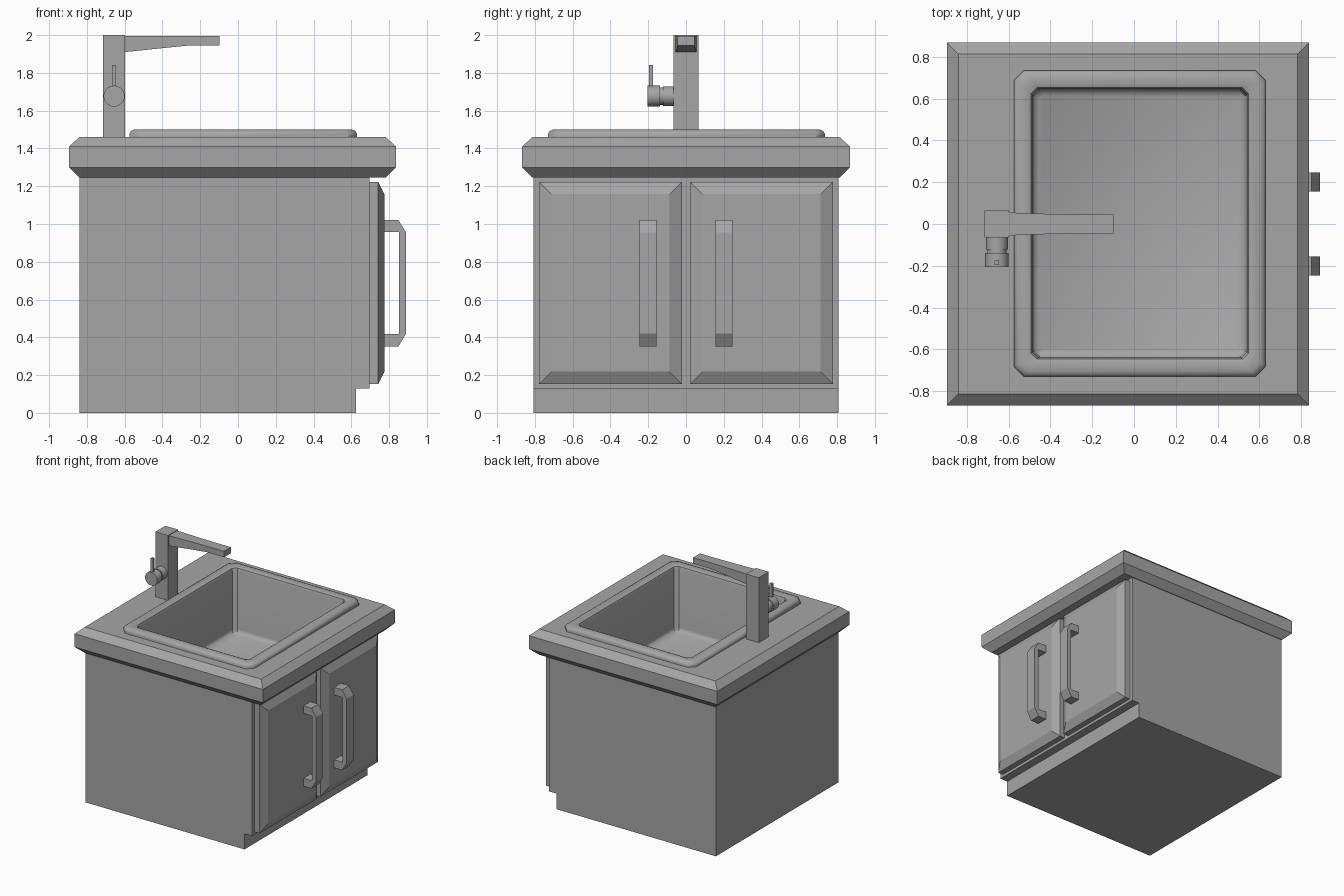
import bpy, bmesh, math

cube = bpy.data.objects.get("Cube")
if cube:
    bpy.data.objects.remove(cube, do_unlink=True)

grey = bpy.data.materials.new("plain_grey")
grey.use_nodes = True
grey.diffuse_color = (0.38, 0.38, 0.38, 1)
grey.node_tree.nodes["Principled BSDF"].inputs["Base Color"].default_value = grey.diffuse_color


def loft(name, rings, start=True, end=True, loop=False, open_top=False, smooth=False):
    """Skin matching rings of points, with optional end caps or a closed loop."""
    bm = bmesh.new()
    rows = [[bm.verts.new(p) for p in ring] for ring in rings]
    pairs = list(zip(rows, rows[1:]))
    if loop:
        pairs.append((rows[-1], rows[0]))
    for a, b in pairs:
        for i in range(len(a)):
            j = (i + 1) % len(a)
            bm.faces.new((a[i], a[j], b[j], b[i]))
    if start:
        bm.faces.new(rows[0][::-1])
    if end:
        bm.faces.new(rows[-1])
    if start and end:
        bmesh.ops.recalc_face_normals(bm, faces=bm.faces)
    bm.normal_update()
    if open_top:
        tops = [f for f in bm.faces if f.normal.z > 0.9]
        bmesh.ops.delete(bm, geom=tops, context='FACES')
    mesh = bpy.data.meshes.new(name)
    bm.to_mesh(mesh)
    bm.free()
    mesh.materials.append(grey)
    obj = bpy.data.objects.new(name, mesh)
    bpy.context.collection.objects.link(obj)
    if smooth:
        bpy.ops.object.select_all(action='DESELECT')
        obj.select_set(True)
        bpy.context.view_layer.objects.active = obj
        bpy.ops.object.shade_smooth_by_angle(angle=math.radians(40))
    return obj


def rect(a0, a1, b0, b1):
    return [(a0, b0), (a1, b0), (a1, b1), (a0, b1)]


def extrude_y(name, profile, y0, y1, **kw):
    return loft(name, [[(x, y, z) for x, z in profile] for y in (y0, y1)], **kw)


# Cabinet with a toe kick, open under the counter to take the basin
extrude_y("cabinet", [(-0.84, 0), (0.625, 0), (0.625, 0.13), (0.695, 0.13),
                      (0.695, 1.25), (-0.84, 1.25)], -0.807, 0.807, open_top=True)


# Chamfered counter slab with a hole hidden beneath the sink rim
def slab(inset, z):
    return [(x, y, z) for x, y in rect(-0.895 + inset, 0.837 - inset,
                                       -0.868 + inset, 0.868 - inset)]


def hole(z):
    return [(x, y, z) for x, y in rect(-0.53, 0.585, -0.685, 0.69)]


loft("counter", [hole(1.245), slab(0.055, 1.245), slab(0, 1.3), slab(0, 1.41),
                 slab(0.055, 1.46), hole(1.46)], start=False, end=False, loop=True)


# Sink: one section of the rolled rim and basin, swept round cut corners
def sink_ring(inset, z):
    x0, x1 = -0.575 + inset, 0.63 - inset
    y0, y1 = -0.73 + inset, 0.735 - inset
    c = 0.047 - 0.22 * inset
    return [(x, y, z) for x, y in (
        (x0 + c, y0), (x1 - c, y0), (x1, y0 + c), (x1, y1 - c),
        (x1 - c, y1), (x0 + c, y1), (x0, y1 - c), (x0, y0 + c))]


section = [(0, 1.455), (0, 1.477), (0.008, 1.492), (0.025, 1.5), (0.065, 1.5),
           (0.083, 1.492), (0.09, 1.475), (0.09, 0.99), (0.098, 0.968), (0.12, 0.955)]
loft("sink", [sink_ring(i, z) for i, z in section], start=False, smooth=True)

# Raised panel doors and their pull handles
handle = [(0.77, 1.02), (0.85, 1.02), (0.89, 0.955), (0.89, 0.42), (0.85, 0.352),
          (0.77, 0.352), (0.77, 0.418), (0.852, 0.418), (0.852, 0.957), (0.77, 0.957)]
for side, s in (("right", -1), ("left", 1)):
    rings = []
    for x, i in ((0.69, 0), (0.742, 0), (0.775, 0.065)):
        rings.append([(x, s * y, z) for y, z in rect(0.022 + i, 0.777 - i,
                                                     0.153 + i, 1.223 - i)])
    loft(side + "_door", rings)
    extrude_y(side + "_handle", handle, s * 0.155, s * 0.247)

# Tap post, tapered spout, side knob and lever
extrude_y("tap_post", rect(-0.715, -0.598, 1.455, 2.0), -0.065, 0.065)
loft("tap_spout", [[(x, y, z) for y, z in rect(-w, w, low, 1.995)]
                   for x, w, low in ((-0.6, 0.055, 1.91), (-0.37, 0.047, 1.934),
                                     (-0.26, 0.045, 1.945), (-0.097, 0.045, 1.945))])


def disc(y, r, n=20):
    return [(-0.656 + r * math.cos(t * math.tau / n), y,
             1.677 + r * math.sin(t * math.tau / n)) for t in range(n)]


loft("tap_knob", [disc(y, r) for y, r in ((-0.06, 0.052), (-0.123, 0.052), (-0.123, 0.046),
                                          (-0.138, 0.046), (-0.138, 0.056), (-0.205, 0.056))],
     smooth=True)
extrude_y("tap_lever", rect(-0.667, -0.645, 1.7, 1.843), -0.196, -0.175)
